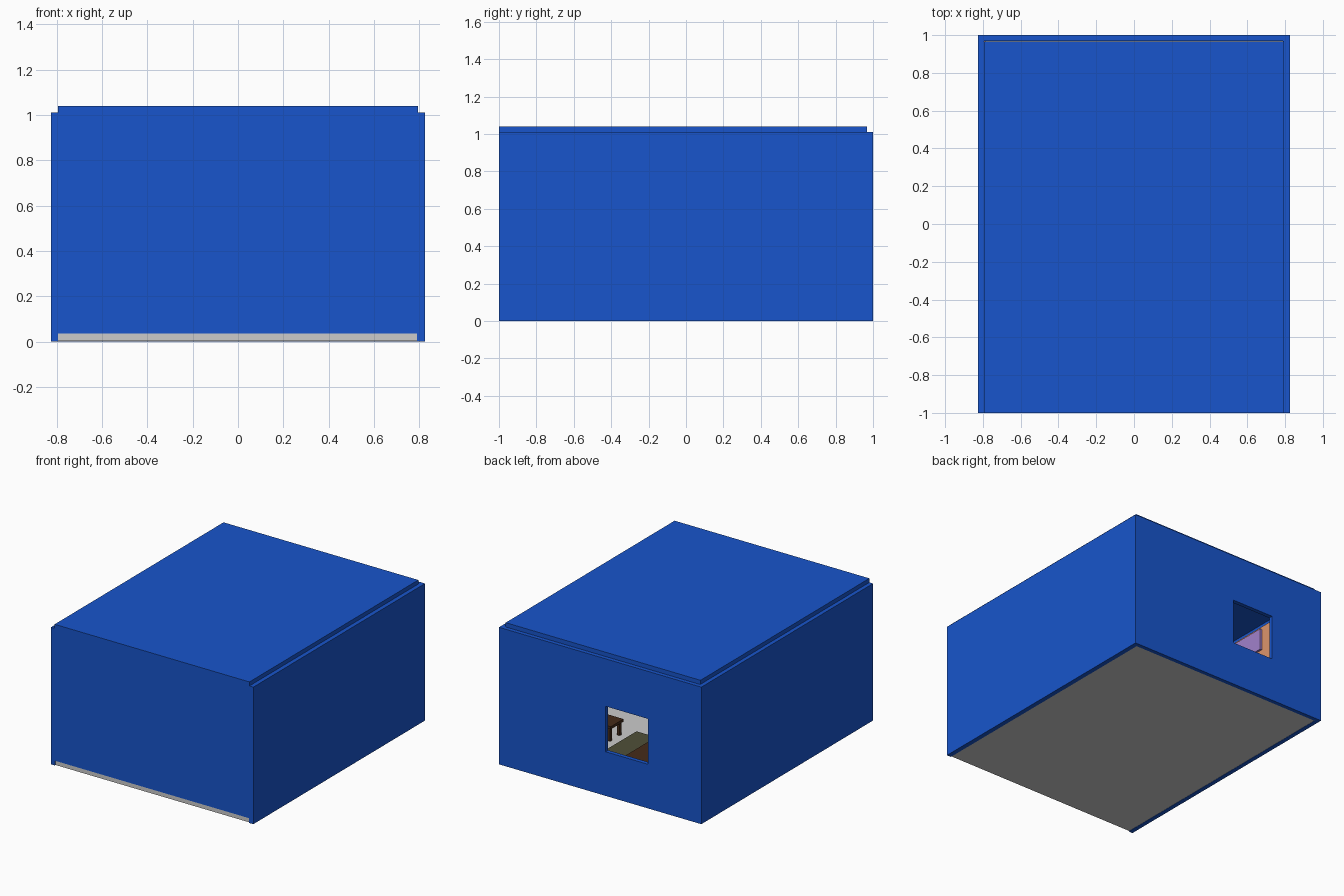
import bpy

if "Cube" in bpy.data.objects:
    bpy.data.objects.remove(bpy.data.objects["Cube"])


def material(name, r, g, b):
    m = bpy.data.materials.new(name)
    m.diffuse_color = (r, g, b, 1)
    m.use_nodes = True
    m.node_tree.nodes["Principled BSDF"].inputs["Base Color"].default_value = m.diffuse_color
    return m


blue = material("blue_paint", 0.009, 0.091, 0.604)
peach = material("peach_paint", 0.72, 0.30, 0.15)
olive = material("olive_cloth", 0.08, 0.08, 0.04)
wood = material("dark_wood", 0.06, 0.025, 0.01)
violet = material("violet_cloth", 0.36, 0.22, 0.60)
navy = material("navy_cloth", 0.03, 0.02, 0.40)


def box(name, x, y, z, mat=None):
    """Box given by (low, high) ranges on each axis."""
    bpy.ops.mesh.primitive_cube_add(size=1, location=[(a + b) / 2 for a, b in (x, y, z)])
    ob = bpy.context.object
    ob.name = name
    ob.scale = [b - a for a, b in (x, y, z)]
    bpy.ops.object.transform_apply(location=False, rotation=False, scale=True)
    if mat:
        ob.data.materials.append(mat)
    return ob


def legs(name, x, y, z, t, mat):
    """Four square legs inside the corners of a rectangle."""
    for i, px in enumerate((x[0], x[1] - t)):
        for j, py in enumerate((y[0], y[1] - t)):
            box(f"{name}_leg_{i}{j}", (px, px + t), (py, py + t), z, mat)


# Room shell
box("floor", (-0.793, 0.79), (-0.995, 0.968), (0.002, 0.035))
box("roof", (-0.795, 0.793), (-1, 0.967), (1.005, 1.04), blue)
box("front_wall", (-0.793, 0.79), (-1, -0.965), (0.035, 1.005), blue)
box("left_wall", (-0.825, -0.793), (-1, 0.97), (0, 1.01), blue)
box("right_wall", (0.79, 0.825), (-1, 0.97), (0, 1.01), blue)

# Back wall with window opening
back = box("back_wall", (-0.825, 0.825), (0.97, 1), (0, 1.01), blue)
cutter = box("window_cutter", (-0.39, -0.045), (0.9, 1.1), (0.325, 0.66))
cutter.hide_render = True
mod = back.modifiers.new("window", "BOOLEAN")
mod.operation = "DIFFERENCE"
mod.object = cutter
bpy.context.view_layer.objects.active = back
bpy.ops.object.modifier_apply(modifier="window")
bpy.data.objects.remove(cutter)

# Painted inner lining and wall picture
box("left_lining", (-0.793, -0.785), (-0.965, 0.97), (0.035, 0.98), peach)
box("wall_picture", (-0.785, -0.77), (0.15, 0.42), (0.80, 0.96), violet)

# Rug
box("rug", (-0.12, 0.32), (0.12, 0.75), (0.035, 0.042), olive)

# Desk below the window
box("desk_top", (-0.78, -0.15), (0.6, 0.965), (0.27, 0.295), wood)
legs("desk", (-0.77, -0.16), (0.61, 0.955), (0.035, 0.27), 0.03, wood)

# Bed along the front wall
box("bed_frame", (-0.5, 0.26), (-0.96, 0.06), (0.06, 0.11), wood)
legs("bed", (-0.5, 0.26), (-0.96, 0.06), (0.035, 0.06), 0.04, wood)
box("bed_headboard", (-0.5, 0.26), (-0.965, -0.93), (0.11, 0.4), wood)
box("mattress", (-0.48, 0.24), (-0.93, 0.05), (0.11, 0.19), navy)
for i, px in enumerate((-0.43, -0.08)):
    box(f"pillow_{i}", (px, px + 0.27), (-0.9, -0.74), (0.19, 0.23))

# Stool
box("stool_seat", (0.37, 0.52), (0.2, 0.35), (0.13, 0.15), wood)
legs("stool", (0.38, 0.51), (0.21, 0.34), (0.035, 0.13), 0.02, wood)
